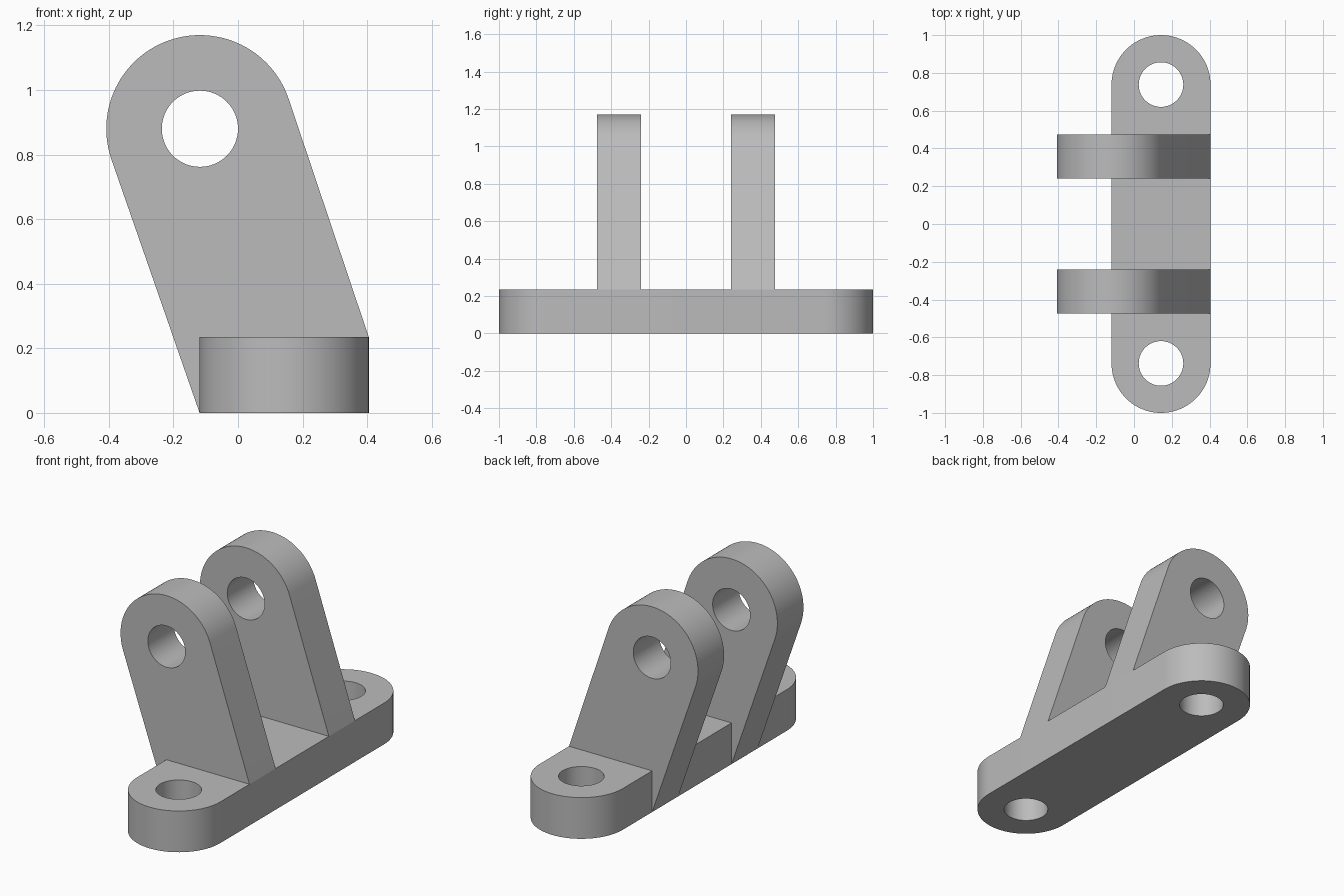
import bpy, bmesh, math
from mathutils import Vector, Matrix

cube = bpy.data.objects.get("Cube")
if cube:
    bpy.data.objects.remove(cube, do_unlink=True)

# Single grey metal
metal = bpy.data.materials.new("grey metal")
metal.use_nodes = True
grey = (0.5, 0.5, 0.5, 1)
metal.diffuse_color = grey
metal.node_tree.nodes["Principled BSDF"].inputs["Base Color"].default_value = grey

HEIGHT = 0.235            # base thickness, also lug thickness
MID_X, HALF_W = 0.143, 0.262
END_Y = 1 - HALF_W
HOLE = 0.118
EYE, EYE_R = Vector((-0.118, 0.88)), 0.29


def arc(centre, radius, start, end, steps=40):
    return [(centre[0] + radius * math.cos(start + (end - start) * i / steps),
             centre[1] + radius * math.sin(start + (end - start) * i / steps))
            for i in range(steps + 1)]


def prism(name, points, depth, matrix):
    """Extrude a flat outline along its local z, then place it."""
    bm = bmesh.new()
    face = bm.faces.new([bm.verts.new((x, y, 0)) for x, y in points])
    top = bmesh.ops.extrude_face_region(bm, geom=[face])["geom"]
    bmesh.ops.translate(bm, vec=(0, 0, depth),
                        verts=[v for v in top if isinstance(v, bmesh.types.BMVert)])
    bm.transform(matrix)
    bmesh.ops.recalc_face_normals(bm, faces=bm.faces)
    mesh = bpy.data.meshes.new(name)
    bm.to_mesh(mesh)
    bm.free()
    obj = bpy.data.objects.new(name, mesh)
    bpy.context.collection.objects.link(obj)
    mesh.materials.append(metal)
    return obj


def drill(obj, centre, depth, matrix):
    """Cut a round through-hole and discard the cutter."""
    circle = arc(centre, HOLE, 0, math.tau, 64)[:-1]
    cutter = prism("hole_cutter", circle, depth + 0.2,
                   matrix @ Matrix.Translation((0, 0, -0.1)))
    cutter.hide_render = True
    bpy.context.view_layer.objects.active = obj
    mod = obj.modifiers.new("hole", "BOOLEAN")
    mod.operation, mod.solver, mod.object = "DIFFERENCE", "EXACT", cutter
    bpy.ops.object.modifier_apply(modifier=mod.name)
    bpy.data.objects.remove(cutter, do_unlink=True)


def tangent_angle(point, side):
    """Angle on the eye circle where a line from the point touches it."""
    d = Vector(point) - EYE
    return math.atan2(d.y, d.x) + side * math.acos(EYE_R / d.length)


# Base plate with rounded ends and a bolt hole at each end
flat = Matrix.Identity(4)
outline = (arc((MID_X, END_Y), HALF_W, 0, math.pi)
           + arc((MID_X, -END_Y), HALF_W, math.pi, math.tau))
base = prism("base_plate", outline, HEIGHT, flat)
for y in (-END_Y, END_Y):
    drill(base, (MID_X, y), HEIGHT, flat)

# Leaning lugs with a round eye; the foot tapers into the base
heel = (MID_X - HALF_W, 0)
toe = (MID_X + HALF_W, HEIGHT)
a, b = tangent_angle(toe, 1), tangent_angle(heel, -1) % math.tau
profile = [heel, (MID_X, HEIGHT / 2 - 0.02), toe] + arc(EYE, EYE_R, a, b, 56)
parts = [base]
for name, y in (("front_lug", -0.24), ("back_lug", 0.24 + HEIGHT)):
    upright = Matrix.Translation((0, y, 0)) @ Matrix.Rotation(math.pi / 2, 4, "X")
    if name == "front_lug":
        upright = upright @ Matrix.Translation((0, 0, 0))
    lug = prism(name, profile, HEIGHT, upright)
    drill(lug, EYE, HEIGHT, upright)
    parts.append(lug)

# Smooth the round walls, keep the rims sharp
bpy.ops.object.select_all(action="DESELECT")
for obj in parts:
    obj.select_set(True)
bpy.context.view_layer.objects.active = base
bpy.ops.object.shade_smooth_by_angle(angle=math.radians(30))
